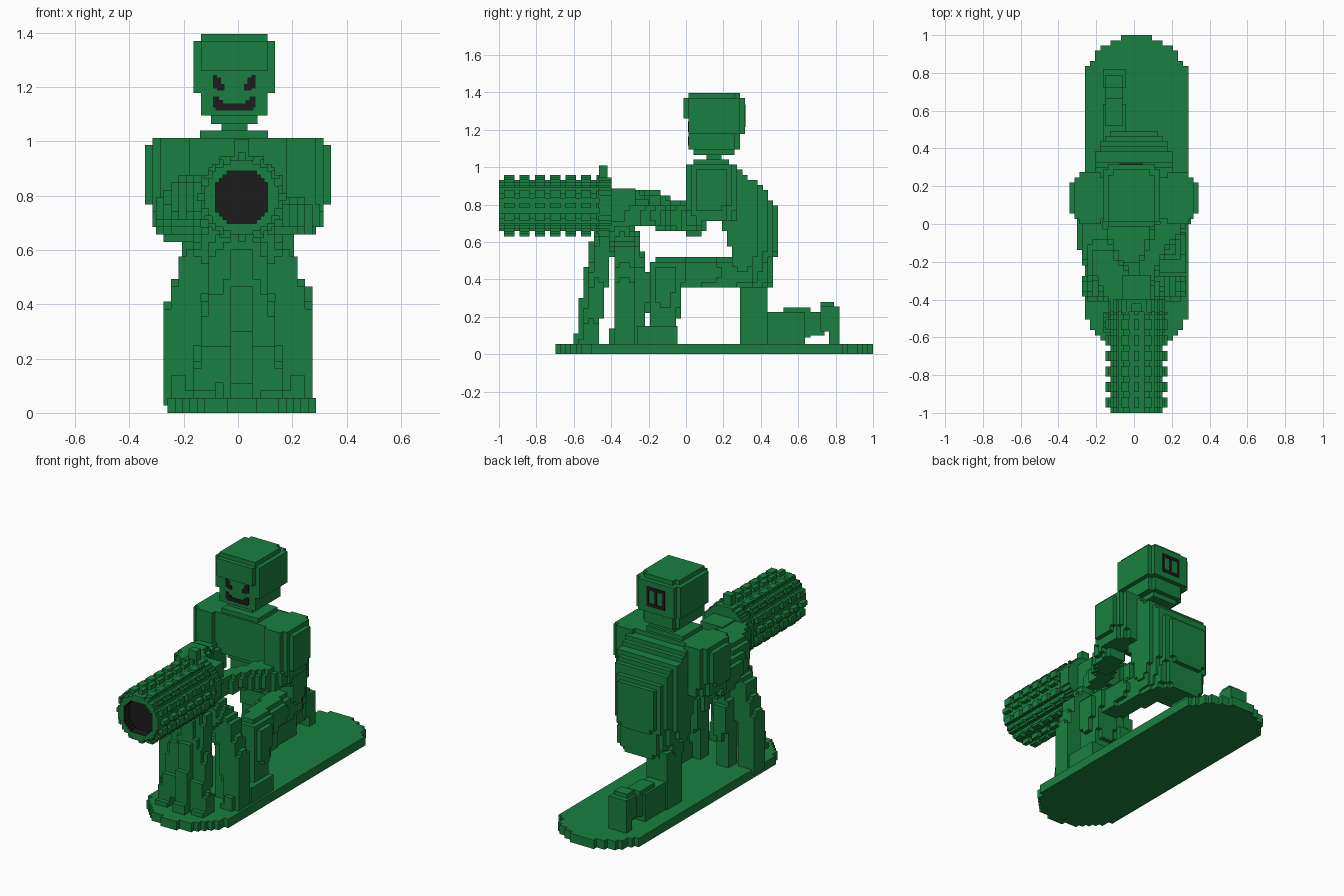
import bpy, bmesh, math
from mathutils import Vector

if "Cube" in bpy.data.objects:
    bpy.data.objects.remove(bpy.data.objects["Cube"], do_unlink=True)

V = 2 / 73          # block size
CX = V / 2          # gun and base centre line
HX = -V / 2         # head centre line
GZ = 29 * V         # barrel axis height


def material(name, rgb):
    m = bpy.data.materials.new(name)
    m.use_nodes = True
    m.diffuse_color = (*rgb, 1)
    m.node_tree.nodes["Principled BSDF"].inputs["Base Color"].default_value = (*rgb, 1)
    return m


GREEN = material("toy green", (0.010, 0.215, 0.052))
BLACK = material("black", (0.012, 0.012, 0.012))
NEIGHBOURS = [Vector(d) for d in ((1, 0, 0), (-1, 0, 0), (0, 1, 0), (0, -1, 0), (0, 0, 1), (0, 0, -1))]


def blocks(name, lo, hi, inside, dark=None, step=V):
    """Fill a shape with square blocks and keep only the outer faces."""
    n = [max(1, round((hi[a] - lo[a]) / step)) for a in range(3)]
    org = Vector(lo)
    cells = {(i, j, k) for i in range(n[0]) for j in range(n[1]) for k in range(n[2])
             if inside(*(org + Vector((i + .5, j + .5, k + .5)) * step))}
    bm = bmesh.new()
    verts = {}

    def vert(p):
        key = tuple(round(c) for c in p)
        if key not in verts:
            verts[key] = bm.verts.new(org + Vector(key) * step)
        return verts[key]

    for c in cells:
        mid = Vector(c) + Vector((.5, .5, .5))
        for d in NEIGHBOURS:
            if tuple(int(c[a] + d[a]) for a in range(3)) in cells:
                continue
            u = Vector((d.y, d.z, d.x))
            w = d.cross(u)
            f = bm.faces.new([vert(mid + (d + u * s + w * t) / 2)
                              for s, t in ((-1, -1), (1, -1), (1, 1), (-1, 1))])
            if dark and dark(org + (mid + d / 2) * step):
                f.material_index = 1
    bmesh.ops.dissolve_limit(bm, angle_limit=0.01, verts=bm.verts, edges=bm.edges, delimit={'MATERIAL'})
    return finish(name, bm, (GREEN, BLACK) if dark else (GREEN,))


def finish(name, bm, mats):
    me = bpy.data.meshes.new(name)
    bm.to_mesh(me)
    bm.free()
    for m in mats:
        me.materials.append(m)
    ob = bpy.data.objects.new(name, me)
    bpy.context.collection.objects.link(ob)
    return ob


def box(name, boxes, mat=GREEN):
    """One object from boxes given as x0, x1, y0, y1, z0, z1."""
    bm = bmesh.new()
    for x0, x1, y0, y1, z0, z1 in boxes:
        vs = bmesh.ops.create_cube(bm, size=1)["verts"]
        bmesh.ops.scale(bm, vec=(x1 - x0, y1 - y0, z1 - z0), verts=vs)
        bmesh.ops.translate(bm, vec=((x0 + x1) / 2, (y0 + y1) / 2, (z0 + z1) / 2), verts=vs)
    return finish(name, bm, (mat,))


def limb(name, *joints):
    """Blocky limb through joints (x, y, z, radius) with a squarish section."""
    def inside(x, y, z):
        p = Vector((x, y, z))
        for a, b in zip(joints, joints[1:]):
            pa, ab = Vector(a[:3]), Vector(b[:3]) - Vector(a[:3])
            t = min(1, max(0, (p - pa).dot(ab) / ab.length_squared))
            d = p - pa - ab * t
            if sum(c ** 4 for c in d) ** .25 < a[3] + (b[3] - a[3]) * t:
                return True
        return False
    lo = [math.floor(min(j[a] - j[3] for j in joints) / V) * V for a in range(3)]
    hi = [max(j[a] + j[3] for j in joints) + V for a in range(3)]
    lo[2] = max(lo[2], V)
    return blocks(name, lo, hi, inside)


# Base plate with rounded ends
def base_shape(x, y, z):
    r = 10.2 * V
    return math.hypot(x - CX, y - min(max(y, -0.69 + r), 1 - r)) < r


blocks("base", (CX - 10 * V, 1 - 62 * V, 0), (CX + 10 * V, 1, 2 * V), base_shape)


# Barrel with rows of knobs and a dark eight-sided bore
def in_bore(x, z, r):
    dx, dz = abs(x - CX), abs(z - GZ)
    return max(dx, dz) < r and dx + dz < r * 1.42


def barrel_shape(x, y, z):
    dx, dz = x - CX, z - GZ
    r = math.hypot(dx, dz)
    if y < -0.95 and in_bore(x, z, 0.100):
        return False
    if r < (0.138 if y < -0.46 else 0.152):
        return True
    return (y < -0.46 and (y + 1) / V % 3 > 1 and r < 0.163
            and math.cos(16 * math.atan2(dz, dx)) > -0.4)


blocks("barrel", (CX - 6 * V, -1, GZ - 6 * V), (CX + 6 * V, -1 + 22 * V, GZ + 6 * V), barrel_shape,
       lambda p: in_bore(p.x, p.z, 0.104) and -0.999 < p.y < -0.9, V / 2)

# Gun body and sight
box("gun_body", [(-0.06, 0.09, -0.41, -0.27, 0.69, 0.885), (-0.06, 0.03, -0.28, -0.20, 0.70, 0.83)])
box("gun_sight", [(-0.013, 0.04, -0.465, -0.42, 0.92, 1.01)])

# Gun stand: a front leg, then braces, side legs and rear struts in pairs
limb("stand_front_leg", (CX, -0.43, 0.66, 0.06), (CX, -0.50, 0.35, 0.055), (CX, -0.54, 0.06, 0.055))
for side, s in (("left", 1), ("right", -1)):
    limb("stand_side_leg_" + side, (s * 0.04, -0.36, 0.67, 0.06), (s * 0.16, -0.33, 0.52, 0.06),
         (s * 0.205, -0.33, 0.36, 0.06), (s * 0.215, -0.34, 0.06, 0.06))
    limb("stand_brace_" + side, (s * 0.05, -0.43, 0.62, 0.045), (s * 0.12, -0.52, 0.06, 0.045))
    limb("stand_rear_strut_" + side, (s * 0.02, -0.31, 0.64, 0.05), (s * 0.09, -0.25, 0.40, 0.05),
         (s * 0.10, -0.26, 0.06, 0.05))

# Hunched torso: side profile (y, z), rounded toward the back
PROFILE = [(.03, 1.01), (.23, 1.01), (.36, .93), (.44, .85), (.49, .78), (.49, .54), (.465, .50),
           (.465, .36), (.29, .36), (.25, .50), (.23, .60), (.18, .71), (.04, .77)]


def in_profile(y, z):
    hit = False
    for (y0, z0), (y1, z1) in zip(PROFILE, PROFILE[1:] + PROFILE[:1]):
        if (z0 > z) != (z1 > z) and y < y0 + (z - z0) * (y1 - y0) / (z1 - z0):
            hit = not hit
    return hit


def torso_shape(x, y, z):
    half = 0.215 - max(0, y - 0.30) ** 2 * 3.2
    if z < 0.55:
        half -= (0.55 - z) * 0.2
    return abs(x) < half and in_profile(y, z)


blocks("torso", (-8.5 * V, V, 13 * V), (8.5 * V, 0.50, 37 * V), torso_shape)
box("collar", [(-0.14, 0.11, 0.04, 0.23, 0.99, 1.04)])


# Shoulders with hanging upper arms
def shoulder_shape(x, y, z):
    half = 0.345 - max(0, abs(y - 0.13) - 0.06) * 0.9 - max(0, 0.80 - z) * 0.35
    floor = 0.65 if y < 0.09 else 0.71
    return 0.17 < abs(x) < half and z > floor and y < 0.27 and (z < 0.985 or abs(x) < 0.32)


blocks("shoulders", (-12.5 * V, 0, 24 * V), (12.5 * V, 10 * V, 37 * V), shoulder_shape)

# Left forearm crosses to the grip, right forearm reaches along the gun
limb("left_forearm", (0.22, 0.04, 0.72, 0.07), (0.11, -0.14, 0.735, 0.05), (0.05, -0.29, 0.74, 0.05))
limb("right_forearm", (-0.22, 0.02, 0.725, 0.085), (-0.21, -0.10, 0.745, 0.08),
     (-0.17, -0.20, 0.79, 0.08), (-0.08, -0.34, 0.80, 0.08))

# Bent front leg
limb("left_thigh", (0.10, 0.36, 0.435, 0.075), (0.175, -0.11, 0.435, 0.075))
limb("left_shin", (0.18, -0.11, 0.42, 0.085), (0.185, -0.12, 0.06, 0.07))
box("left_boot", [(0.11, 0.275, -0.26, -0.045, 0.05, 0.15)])

# Kneeling back leg
box("right_thigh", [(-0.175, -0.035, 0.29, 0.435, 0.05, 0.40)])
box("right_shin", [(-0.165, -0.045, 0.31, 0.635, 0.05, 0.225), (-0.15, -0.06, 0.52, 0.665, 0.09, 0.25),
                   (-0.15, -0.06, 0.62, 0.74, 0.10, 0.225)])
box("right_boot", [(-0.165, -0.045, 0.72, 0.82, 0.12, 0.255), (-0.165, -0.045, 0.765, 0.82, 0.05, 0.13),
                   (-0.15, -0.06, 0.72, 0.79, 0.25, 0.28)])


# Head: corner-cut helmet with a brim over a narrower face
def head_shape(x, y, z):
    dx, dy = abs(x - HX), abs(y - 0.148)
    if z < 1.18:
        return dx < 0.126 and CX < y < 0.285 and dx + dy < 0.235
    if z < 1.25 and y < CX:
        return False
    if z > 1.37:
        return dx < 0.126 and CX < y < 0.29 and dx + dy < 0.235
    return dx + dy < 0.265


def centred(half, *rest):
    return (HX - half, HX + half, *rest)


blocks("head", (HX - 5.5 * V, -V / 2, 1.397 - 11 * V), (HX + 5.5 * V, 11.5 * V, 1.397), head_shape)
box("neck", [centred(0.048, 0.11, 0.19, 1.03, 1.08), centred(0.085, 0.04, 0.26, 1.065, 1.10)])

# Painted slanted eyes and grin
FY = (CX - 0.004, CX + 0.004)
eyes, grin = [], [centred(0.07, *FY, 1.115, 1.14)]
for s in (1, -1):
    for a, b, z0, z1 in ((0.079, 0.063, 1.195, 1.245), (0.063, 0.049, 1.188, 1.235), (0.049, 0.036, 1.188, 1.212)):
        eyes.append((*sorted((HX + s * a, HX + s * b)), *FY, z0, z1))
    for a, b, z1 in ((0.079, 0.056, 1.165), (0.056, 0.042, 1.152)):
        grin.append((*sorted((HX + s * a, HX + s * b)), *FY, 1.125, z1))
box("eyes", eyes, BLACK)
box("grin", grin, BLACK)

# Framed vent grille on the back of the helmet
BY = (11.5 * V - 0.004, 11.5 * V + 0.004)
box("helmet_vent", [centred(0.062, *BY, z, z + 0.02) for z in (1.215, 1.315)]
    + [(HX + x - 0.008, HX + x + 0.008, *BY, 1.235, 1.315) for x in (-0.054, 0, 0.054)], BLACK)
